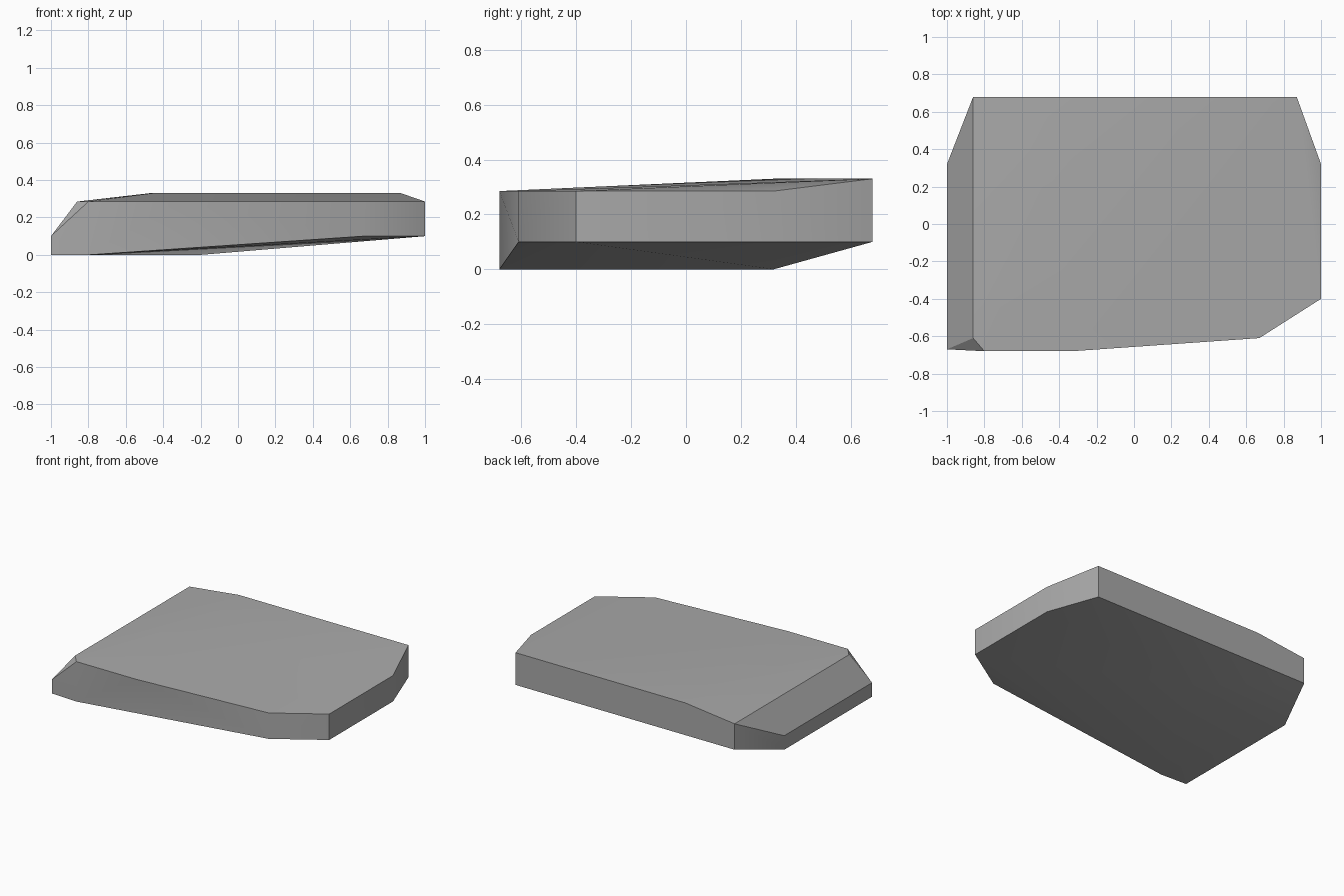
import bpy
import bmesh
from math import radians

# Remove the default object
default = bpy.data.objects.get("Cube")
if default:
    bpy.data.objects.remove(default, do_unlink=True)


def make_material(name, colour):
    """Create one flat material."""
    material = bpy.data.materials.new(name)
    material.use_nodes = True
    material.diffuse_color = colour
    shader = material.node_tree.nodes["Principled BSDF"]
    shader.inputs["Base Color"].default_value = colour
    shader.inputs["Roughness"].default_value = 1
    return material


def make_hull(name, rings, material):
    """Wrap a faceted convex body around corners grouped by height."""
    mesh = bpy.data.meshes.new(name)
    body = bmesh.new()
    for height, corners in rings:
        for x, y in corners:
            body.verts.new((x, y, height))
    bmesh.ops.convex_hull(body, input=body.verts[:])
    loose = [vert for vert in body.verts if not vert.link_faces]
    bmesh.ops.delete(body, geom=loose, context="VERTS")
    bmesh.ops.dissolve_limit(body, angle_limit=radians(1),
                             verts=body.verts[:], edges=body.edges[:])
    bmesh.ops.recalc_face_normals(body, faces=body.faces[:])
    body.to_mesh(mesh)
    body.free()
    mesh.materials.append(material)
    slab = bpy.data.objects.new(name, mesh)
    bpy.context.collection.objects.link(slab)
    return slab


# Corners shared by the upper and lower rims
right_rim = [(0.67, -0.61), (1, -0.4), (1, 0.32)]
back_right = (0.87, 0.68)
back_left = (-0.86, 0.68)
left_rim = [(-1, -0.67), (-1, 0.32)]
front_left = (-0.8, -0.68)

# Underside, lower rim, upper rim and raised back of the slab
rings = [
    (0, left_rim + [front_left, (-0.2, 0.32)]),
    (0.1, left_rim + right_rim + [back_right, back_left]),
    (0.285, right_rim + [back_left, front_left, (-0.86, -0.61), (-0.33, -0.68)]),
    (0.33, [back_right, (-0.47, 0.68), (-0.45, 0.32)]),
]
grey = make_material("stone grey", (0.4, 0.4, 0.4, 1))
slab = make_hull("stone_slab", rings, grey)

# Soft shading across shallow facets, sharp at the rims
bpy.ops.object.select_all(action="DESELECT")
slab.select_set(True)
bpy.context.view_layer.objects.active = slab
bpy.ops.object.shade_smooth_by_angle(angle=radians(30))
